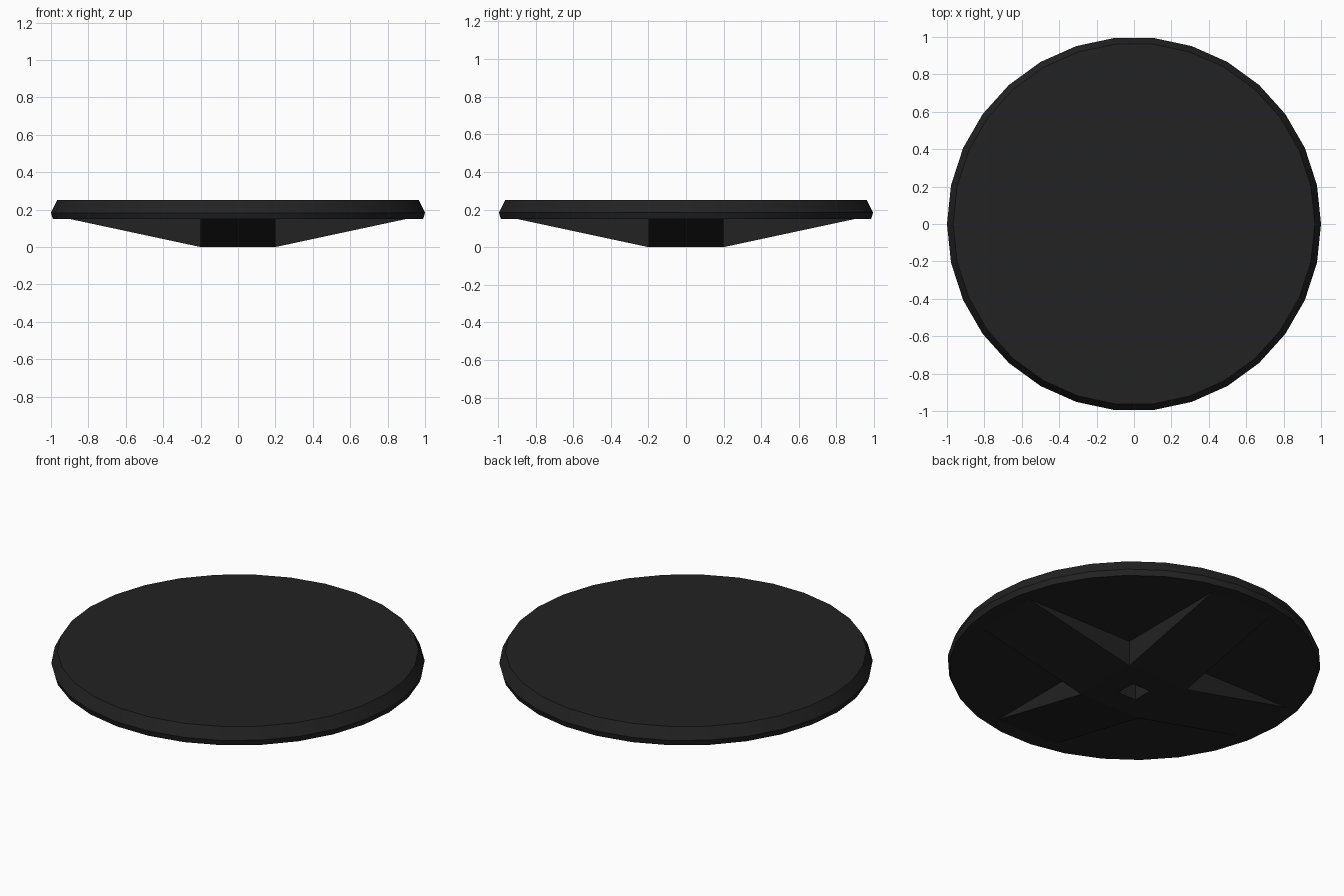
import bpy, bmesh, math
from mathutils import Matrix, Vector

if "Cube" in bpy.data.objects:
    bpy.data.objects.remove(bpy.data.objects["Cube"])

black = bpy.data.materials.new("soft black")
black.diffuse_color = (0.016, 0.016, 0.016, 1)
black.use_nodes = True
black.node_tree.nodes["Principled BSDF"].inputs["Base Color"].default_value = black.diffuse_color


def finish(name, bm):
    bmesh.ops.remove_doubles(bm, verts=bm.verts, dist=1e-4)
    bmesh.ops.recalc_face_normals(bm, faces=bm.faces)
    mesh = bpy.data.meshes.new(name)
    bm.to_mesh(mesh)
    bm.free()
    mesh.materials.append(black)
    obj = bpy.data.objects.new(name, mesh)
    bpy.context.collection.objects.link(obj)
    return obj


# Round seat: 30-sided disc with a slanted rim
SIDES = 30
bm = bmesh.new()
rings = []
for r, z in [(0.99, 0.15), (1.0, 0.183), (0.967, 0.25)]:
    rings.append([bm.verts.new((r * math.cos(math.tau * i / SIDES),
                                r * math.sin(math.tau * i / SIDES), z))
                  for i in range(SIDES)])
for low, high in zip(rings, rings[1:]):
    for i in range(SIDES):
        j = (i + 1) % SIDES
        bm.faces.new((low[i], low[j], high[j], high[i]))
bm.faces.new(rings[0][::-1])
bm.faces.new(rings[-1])
seat = finish("seat", bm)
bpy.context.view_layer.objects.active = seat
seat.select_set(True)
bpy.ops.object.shade_smooth_by_angle(angle=math.radians(30))

# Cross brace: four tapering arms around a hub with a square socket
W, TIP, TOP, H = 0.2, 0.9, 0.15, 0.06
quarter = [
    [(W, -W, 0), (TIP, -W, TOP), (TIP, W, TOP), (W, W, 0)],   # sloped underside
    [(W, -W, 0), (W, -W, TOP), (TIP, -W, TOP)],               # arm side
    [(W, W, 0), (TIP, W, TOP), (W, W, TOP)],                  # arm side
    [(H, -H, 0), (W, -W, 0), (W, W, 0), (H, H, 0)],           # hub underside
    [(H, -H, 0), (H, H, 0), (H, H, TOP), (H, -H, TOP)],       # socket wall
    [(H, -H, TOP), (H, H, TOP), (W, W, TOP), (W, -W, TOP)],   # hub top
    [(W, -W, TOP), (W, W, TOP), (TIP, W, TOP), (TIP, -W, TOP)],  # arm top
]
bm = bmesh.new()
for k in range(4):
    turn = Matrix.Rotation(k * math.pi / 2, 3, 'Z')
    for face in quarter:
        bm.faces.new([bm.verts.new(turn @ Vector(p)) for p in face])
finish("cross_brace", bm)
